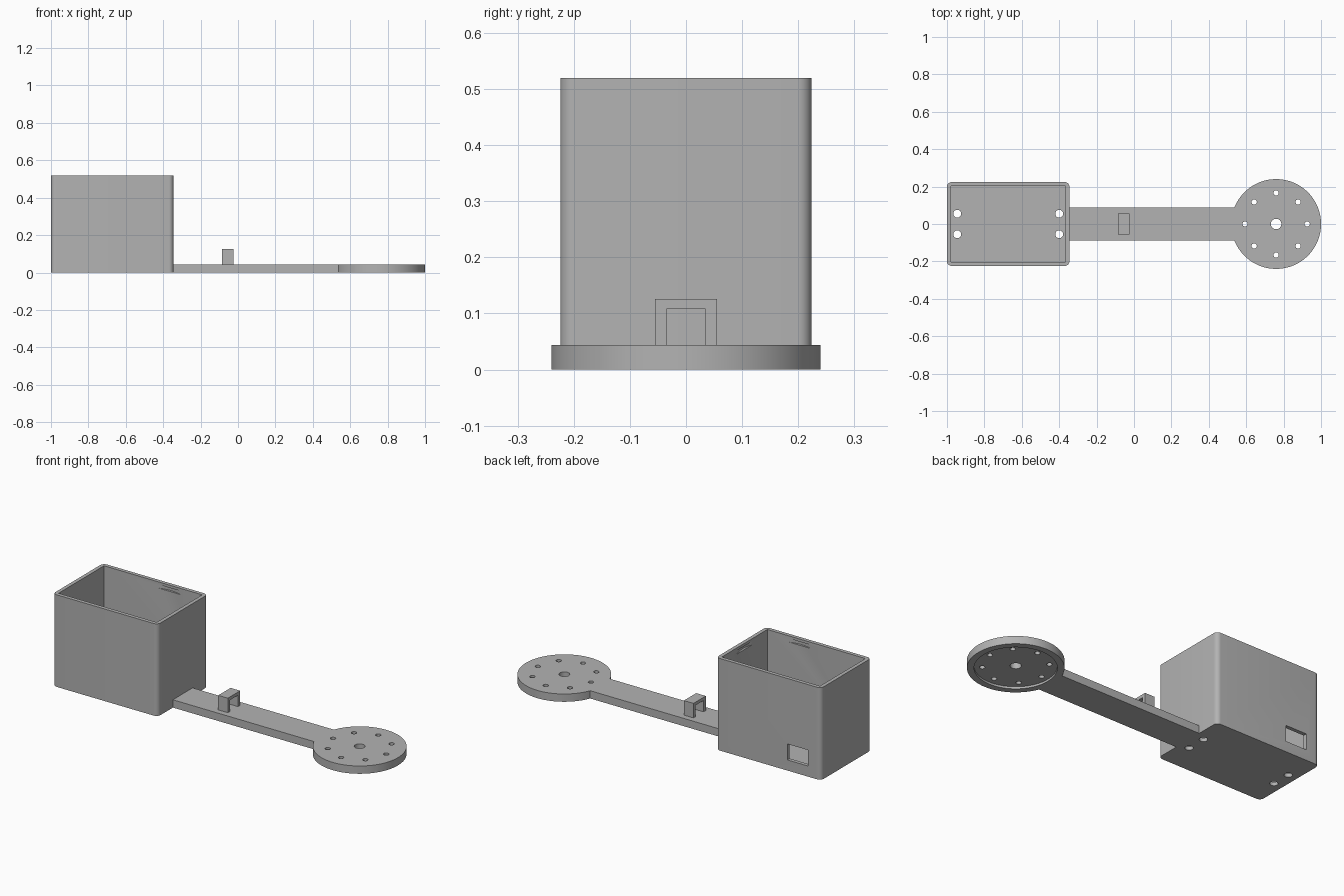
import bpy, bmesh
from math import cos, sin, pi
from mathutils import Matrix, Vector

default = bpy.data.objects.get("Cube")
if default:
    bpy.data.objects.remove(default, do_unlink=True)

grey = bpy.data.materials.new("plain_grey")
grey.use_nodes = True
colour = (0.45, 0.45, 0.45, 1)
grey.diffuse_color = colour
grey.node_tree.nodes["Principled BSDF"].inputs["Base Color"].default_value = colour


def add_box(bm, lo, hi):
    lo, hi = Vector(lo), Vector(hi)
    m = Matrix.Translation((lo + hi) / 2) @ Matrix.Diagonal((*(hi - lo), 1))
    return bmesh.ops.create_cube(bm, size=1, matrix=m)["verts"]


def add_cylinder(bm, x, y, z0, z1, r, sides=32):
    m = Matrix.Translation((x, y, (z0 + z1) / 2))
    bmesh.ops.create_cone(bm, cap_ends=True, segments=sides, radius1=r,
                          radius2=r, depth=z1 - z0, matrix=m)


def make(name, bm):
    mesh = bpy.data.meshes.new(name)
    bm.to_mesh(mesh)
    bm.free()
    mesh.materials.append(grey)
    ob = bpy.data.objects.new(name, mesh)
    bpy.context.collection.objects.link(ob)
    return ob


def activate(ob):
    bpy.ops.object.select_all(action="DESELECT")
    ob.select_set(True)
    bpy.context.view_layer.objects.active = ob


def cut(ob, bm):
    cutter = make(ob.name + "_cutter", bm)
    cutter.hide_render = True
    mod = ob.modifiers.new("cut", "BOOLEAN")
    mod.operation, mod.solver, mod.object = "DIFFERENCE", "EXACT", cutter
    activate(ob)
    bpy.ops.object.modifier_apply(modifier=mod.name)
    bpy.data.objects.remove(cutter, do_unlink=True)


def smooth(ob):
    activate(ob)
    bpy.ops.object.shade_smooth_by_angle(angle=pi / 6)


# Open box with rounded upright corners
X0, X1, Y, H, WALL = -1, -0.345, 0.224, 0.52, 0.021
bm = bmesh.new()
add_box(bm, (X0, -Y, 0), (X1, Y, H))
upright = [e for e in bm.edges
           if abs(e.verts[0].co.z - e.verts[1].co.z) > H / 2]
bmesh.ops.bevel(bm, geom=upright, offset=0.025, segments=8,
                affect="EDGES", profile=0.5)
box = make("box", bm)

# Box cavity
bm = bmesh.new()
add_box(bm, (X0 + WALL, WALL - Y, WALL), (X1 - WALL, Y - WALL, H + 0.1))
cut(box, bm)

# Floor screw holes and cable window
bm = bmesh.new()
for x in (-0.945, -0.4):
    for y in (-0.055, 0.055):
        add_cylinder(bm, x, y, -0.1, 0.05, 0.021)
add_box(bm, (-0.92, Y - 0.05, 0.06), (-0.79, Y + 0.05, 0.15))
cut(box, bm)

# Shallow curved lid slots inside the walls
R, DEPTH = 0.19, 0.012
bm = bmesh.new()
add_cylinder(bm, X1 - WALL + DEPTH - R, 0, 0.485, 0.505, R, 96)
cut(box, bm)
for s in (-1, 1):
    bm = bmesh.new()
    add_cylinder(bm, -0.57, s * (Y - WALL + DEPTH - R), 0.485, 0.505, R, 96)
    cut(box, bm)
smooth(box)

# Flat arm
bm = bmesh.new()
add_box(bm, (X1 - 0.01, -0.088, 0), (0.545, 0.088, 0.044))
make("arm", bm)

# Cable clip: two legs and a bridge
bm = bmesh.new()
add_box(bm, (-0.085, -0.055, 0.04), (-0.025, 0.055, 0.126))
clip = make("cable_clip", bm)
bm = bmesh.new()
add_box(bm, (-0.2, -0.035, 0), (0.1, 0.035, 0.108))
cut(clip, bm)

# Round mounting plate with a recess below and a ring of holes
CX = 0.76
bm = bmesh.new()
add_cylinder(bm, CX, 0, 0, 0.044, 0.24, 96)
plate = make("mounting_plate", bm)
bm = bmesh.new()
add_cylinder(bm, CX, 0, -0.1, 0.012, 0.205, 96)
cut(plate, bm)
bm = bmesh.new()
add_cylinder(bm, CX, 0, -0.1, 0.1, 0.028)
for i in range(8):
    a = i * pi / 4
    add_cylinder(bm, CX + 0.166 * cos(a), 0.166 * sin(a), -0.1, 0.1, 0.014)
cut(plate, bm)
smooth(plate)
